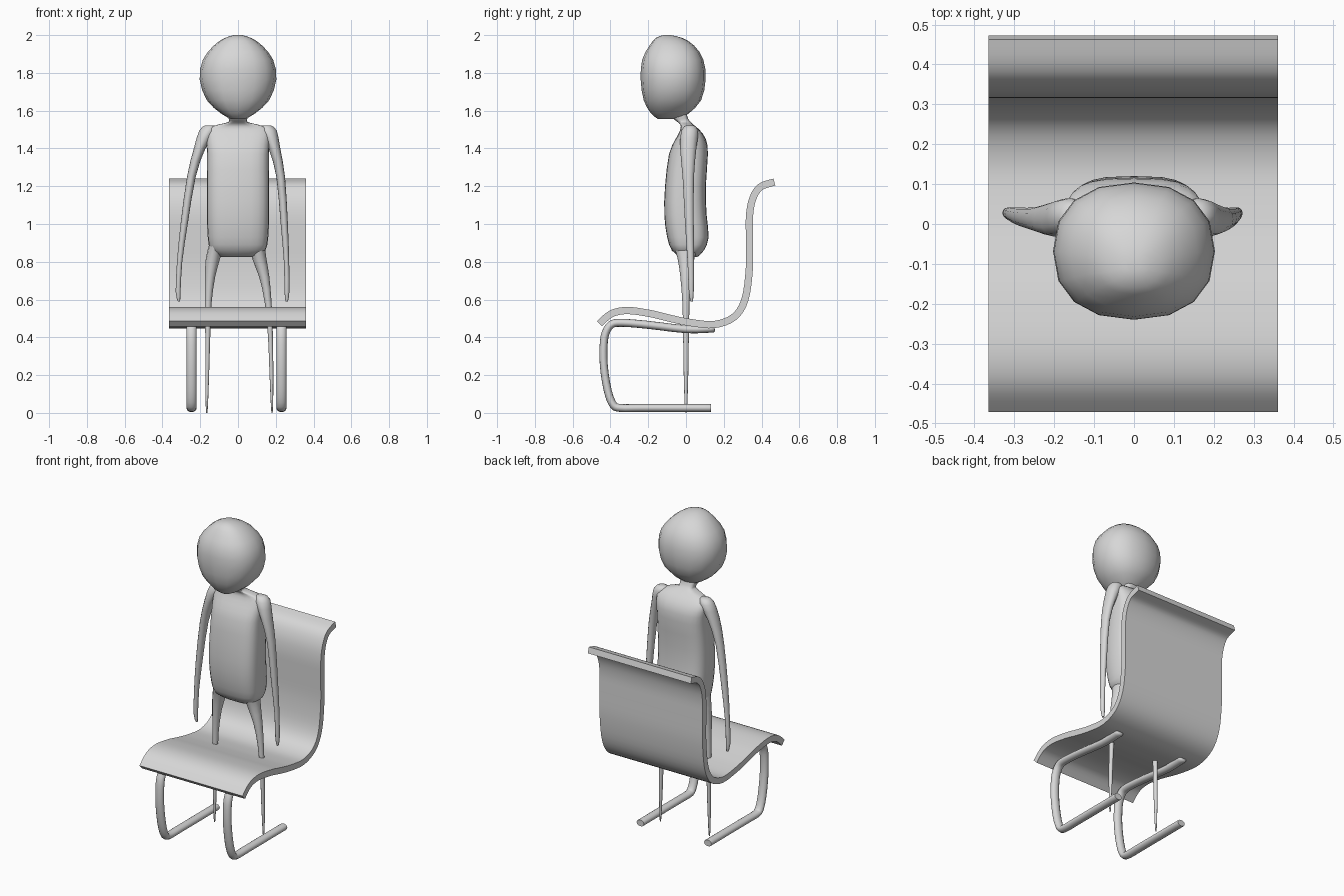
import bpy, bmesh, math
from mathutils import Vector

if "Cube" in bpy.data.objects:
    bpy.data.objects.remove(bpy.data.objects["Cube"])

grey = bpy.data.materials.new("light grey")
grey.diffuse_color = (0.68, 0.68, 0.68, 1)
grey.use_nodes = True
grey.node_tree.nodes["Principled BSDF"].inputs["Base Color"].default_value = grey.diffuse_color


def spline(keys, steps):
    """Catmull-Rom refinement of a list of equal-length tuples."""
    k = [Vector(p) for p in keys]
    out = []
    for i in range(len(k) - 1):
        a, b, c, d = k[max(i - 1, 0)], k[i], k[i + 1], k[min(i + 2, len(k) - 1)]
        for s in range(steps):
            t = s / steps
            out.append(0.5 * (2 * b + (c - a) * t + (2 * a - 5 * b + 4 * c - d) * t ** 2
                              + (3 * b - a - 3 * c + d) * t ** 3))
    return out + [k[-1]]


def loft(name, rings, angle=60):
    """Skin a list of point rings, cap both ends."""
    bm = bmesh.new()
    vr = [[bm.verts.new(p) for p in r] for r in rings]
    n = len(vr[0])
    for a, b in zip(vr, vr[1:]):
        for i in range(n):
            bm.faces.new((a[i], a[(i + 1) % n], b[(i + 1) % n], b[i]))
    bm.faces.new(vr[0][::-1])
    bm.faces.new(vr[-1])
    bmesh.ops.recalc_face_normals(bm, faces=bm.faces)
    me = bpy.data.meshes.new(name)
    bm.to_mesh(me)
    bm.free()
    me.materials.append(grey)
    ob = bpy.data.objects.new(name, me)
    bpy.context.collection.objects.link(ob)
    bpy.ops.object.select_all(action='DESELECT')
    ob.select_set(True)
    bpy.context.view_layer.objects.active = ob
    bpy.ops.object.shade_smooth_by_angle(angle=math.radians(angle))
    return ob


def stack(name, keys, sides, power=2.0, steps=2):
    """Horizontal rounded rings from (x, y, z, rx, ry)."""
    def bulge(v):
        return math.copysign(abs(v) ** (2 / power), v)
    rings = []
    for x, y, z, rx, ry in spline(keys, steps):
        angs = [2 * math.pi * i / sides for i in range(sides)]
        rings.append([(x + rx * bulge(math.cos(a)), y + ry * bulge(math.sin(a)), z)
                      for a in angs])
    loft(name, rings)


def frames(keys, steps):
    """Point and normal along a path in the YZ plane."""
    pts = [Vector((0, p[0], p[1])) for p in spline(keys, steps)]
    for i, p in enumerate(pts):
        t = (pts[min(i + 1, len(pts) - 1)] - pts[max(i - 1, 0)]).normalized()
        yield p, Vector((0, -t.z, t.y))


# Head
stack("head", [(0, -.09, 1.557, .04, .06), (0, -.085, 1.585, .09, .10),
               (0, -.072, 1.655, .165, .152), (0, -.068, 1.765, .203, .172),
               (0, -.07, 1.87, .186, .162), (0, -.075, 1.945, .128, .118),
               (0, -.09, 1.985, .07, .07), (0, -.1, 2.0, .02, .02)], 16, 2.3)

# Torso with neck
stack("torso", [(0, .015, .825, .09, .045), (0, .01, .86, .145, .085),
                (0, .01, .93, .16, .11), (0, -.003, 1.05, .165, .112),
                (0, -.003, 1.2, .165, .108), (0, .013, 1.37, .163, .103),
                (0, .025, 1.45, .17, .08), (0, .02, 1.5, .165, .05),
                (0, .005, 1.525, .11, .035), (0, -.01, 1.54, .05, .035),
                (0, -.03, 1.56, .05, .04), (0, -.05, 1.6, .05, .05)], 24, 3.2)

# Arms: z, y, rx, ry shared, x differs per side
arm = [(1.522, .02, .025, .02), (1.495, .02, .045, .045), (1.4, .012, .031, .043),
       (1.25, .012, .023, .03), (1.0, .018, .019, .023), (.8, .025, .014, .017),
       (.64, .028, .013, .013), (.59, .03, .006, .006)]
arm_x = {"left": [-.15, -.16, -.203, -.247, -.285, -.309, -.317, -.312],
         "right": [.15, .16, .193, .226, .245, .257, .259, .258]}
for side, xs in arm_x.items():
    stack(side + "_arm", [(x, y, z, rx, ry) for x, (z, y, rx, ry) in zip(xs, arm)], 12)

# Legs
leg = [(.90, .0, .035, .07), (.82, 0, .038, .045), (.72, 0, .027, .03),
       (.58, 0, .018, .019), (.4, 0, .013, .015), (.2, 0, .010, .012), (.04, 0, .006, .007),
       (.0, 0, .003, .003)]
leg_x = {"left": [-.115, -.132, -.148, -.158, -.160, -.163, -.165, -.165],
         "right": [.105, .112, .139, .160, .172, .177, .180, .180]}
for side, xs in leg_x.items():
    stack(side + "_leg", [(x, y, z, rx, ry) for x, (z, y, rx, ry) in zip(xs, leg)], 12)

# One-piece curved seat and backrest
profile = [(-.458, .472), (-.395, .525), (-.31, .542), (-.19, .526), (-.09, .502),
           (.02, .479), (.15, .468), (.255, .508), (.312, .60), (.335, .76), (.336, .92),
           (.336, 1.04), (.352, 1.13), (.392, 1.195), (.468, 1.222)]
half = .019
rings = []
for p, n in frames(profile, 4):
    rings.append([p + n * h + Vector((x, 0, 0))
                  for x, h in ((-.365, -half), (.361, -half), (.361, half), (-.365, half))])
loft("seat", rings, 40)

# Bent tube frames under the seat
path = [(.13, .026), (.12, .026), (0, .026), (-.25, .026), (-.345, .026), (-.385, .042),
        (-.415, .12), (-.435, .25), (-.436, .36), (-.425, .425), (-.395, .468),
        (-.34, .477), (-.2, .466), (0, .443), (.13, .446), (.15, .448)]
for side, cx in (("left", -.246), ("right", .23)):
    pts = list(frames(path, 3))
    rings = []
    for i, (p, n) in enumerate(pts):
        e = min(i, len(pts) - 1 - i)
        s = (.45, .8, .95)[e] if e < 3 else 1   # rounded tips
        rings.append([p + n * .021 * s * math.sin(a) + Vector((cx + .027 * s * math.cos(a), 0, 0))
                      for a in (2 * math.pi * k / 12 for k in range(12))])
    loft(side + "_chair_frame", rings)
